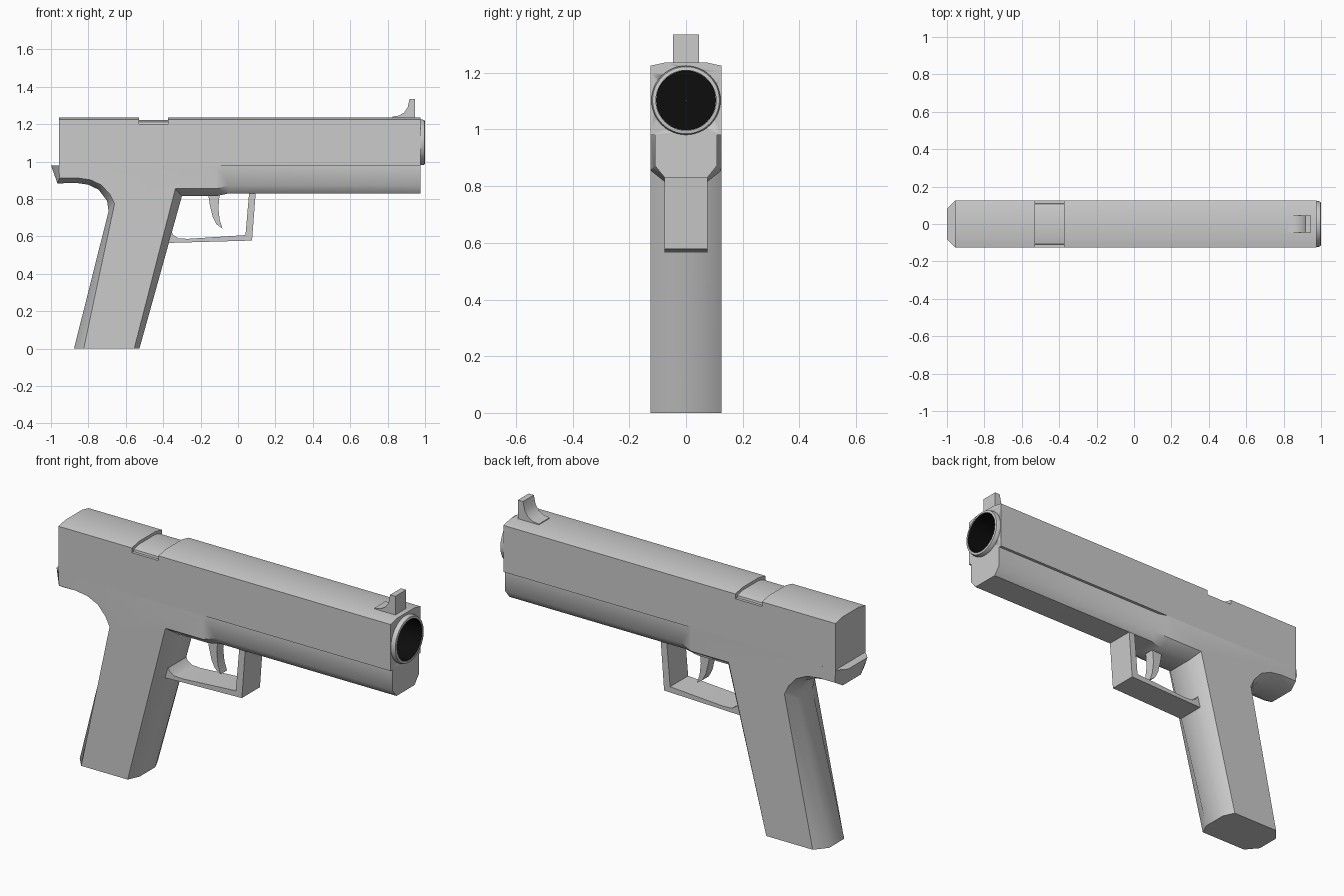
import bpy, bmesh
from math import radians, cos, sin, pi

if "Cube" in bpy.data.objects:
    bpy.data.objects.remove(bpy.data.objects["Cube"])


def finish(name, verts, faces, angle=30):
    """Make a mesh object with outward normals and angle-limited smoothing."""
    me = bpy.data.meshes.new(name)
    me.from_pydata(verts, [], faces)
    bm = bmesh.new()
    bm.from_mesh(me)
    bmesh.ops.recalc_face_normals(bm, faces=bm.faces)
    bm.to_mesh(me)
    bm.free()
    ob = bpy.data.objects.new(name, me)
    bpy.context.collection.objects.link(ob)
    bpy.ops.object.select_all(action='DESELECT')
    ob.select_set(True)
    bpy.context.view_layer.objects.active = ob
    bpy.ops.object.shade_smooth_by_angle(angle=radians(angle))
    return ob


def loft(rings, closed_caps=True):
    """Quads between equal-length rings, with optional end caps."""
    n = len(rings[0])
    verts = [p for r in rings for p in r]
    faces = [(k * n + i, k * n + (i + 1) % n, (k + 1) * n + (i + 1) % n, (k + 1) * n + i)
             for k in range(len(rings) - 1) for i in range(n)]
    if closed_caps:
        faces += [tuple(range(n)), tuple(range(len(verts) - n, len(verts)))]
    return verts, faces


def plate(name, profile, hw, angle=30):
    """Extrude an xz profile symmetrically across y."""
    return finish(name, *loft([[(x, y, z) for x, z in profile] for y in (-hw, hw)]), angle)


def lathe(name, profile, zc, sides=48, caps=False, angle=30):
    """Turn (x, radius) points about a lengthwise axis at height zc."""
    rings = [[(x, r * cos(2 * pi * i / sides), zc + r * sin(2 * pi * i / sides))
              for i in range(sides)] for x, r in profile]
    return finish(name, *loft(rings, caps), angle)


# Frame and grip: side outline (x, z, half width) and centre outline (x, z, half width)
outline = [
    (.975, .98, .11, .975, .98, .075),
    (.975, .873, .11, .975, .83, .075),
    (-.05, .873, .11, -.05, .83, .075),
    (-.115, .855, .125, -.12, .815, .075),
    (-.335, .855, .125, -.30, .815, .075),
    (-.555, 0, .125, -.527, 0, .065),
    (-.825, 0, .125, -.877, 0, .063),
    (-.66, .775, .125, -.692, .735, .063),
    (-.685, .825, .125, -.70, .79, .07),
    (-.73, .875, .125, -.745, .85, .075),
    (-.79, .903, .125, -.80, .877, .075),
    (-.86, .913, .125, -.87, .887, .075),
    (-.955, .913, .125, -.965, .883, .075),
    (-.957, .98, .125, -1.0, .98, .08),
    (-.115, .98, .125, -.115, .98, .075),
    (-.07, .98, .11, -.07, .98, .075),
]
rings = [[(p[0], -p[2], p[1]) for p in outline], [(p[3], -p[5], p[4]) for p in outline],
         [(p[3], p[5], p[4]) for p in outline], [(p[0], p[2], p[1]) for p in outline]]
verts, faces = loft(rings, False)
for o in (0, 3 * len(outline)):
    for face in ([0, 1, 2, 15], [2, 3, 14, 15], [3, 4, 7, 8, 9, 10, 11, 12, 13, 14], [4, 5, 6, 7]):
        faces.append([o + i for i in face])
finish("frame_and_grip", verts, faces, 41)


# Slide: full cross-section with a lowered section at the notch
def section(x, half):
    return [(x, y, z) for y, z in half] + [(x, -y, z) for y, z in reversed(half)]


full = [(.125, .98), (.125, 1.2), (.125, 1.205), (.125, 1.225), (.07, 1.237)]
low = [(.125, .98), (.125, 1.2), (.11, 1.2), (.108, 1.211), (.07, 1.222)]
slide = finish("slide", *loft([section(-.957, full), section(-.53, full), section(-.53, low),
                               section(-.375, low), section(-.375, full), section(.975, full)]))

# Bore cut into the slide
ZC = 1.103
cutter = lathe("bore_cutter", [(.4, .108), (1.1, .108)], ZC, caps=True)
cutter.hide_render = True
mod = slide.modifiers.new("bore", 'BOOLEAN')
mod.operation = 'DIFFERENCE'
mod.solver = 'EXACT'
mod.object = cutter
bpy.context.view_layer.objects.active = slide
bpy.ops.object.modifier_apply(modifier="bore")
bpy.data.objects.remove(cutter)

# Muzzle ring and dark bore lining
lathe("muzzle_ring", [(.97, .122), (.987, .122), (.998, .118), (1.0, .106), (.96, .106)], ZC)
lining = lathe("bore_lining", [(.998, .1055), (.45, .1055), (.45, .001)], ZC)
lining.data.flip_normals()
dark = bpy.data.materials.new("dark_bore")
dark.diffuse_color = (.004, .004, .004, 1)
dark.use_nodes = True
dark.node_tree.nodes["Principled BSDF"].inputs["Base Color"].default_value = dark.diffuse_color
lining.data.materials.append(dark)

# Front sight
plate("front_sight", [(.825, 1.23), (.825, 1.241), (.86, 1.246), (.888, 1.262), (.907, 1.29),
                      (.917, 1.335), (.947, 1.335), (.947, 1.23)], .045)

# Trigger guard
plate("trigger_guard", [(-.385, .565), (.075, .578), (.095, .84), (.06, .84), (.04, .607),
                        (-.27, .587), (-.32, .59), (-.345, .607), (-.365, .64)], .075)

# Trigger
plate("trigger", [(-.16, .83), (-.15, .765), (-.135, .705), (-.115, .665), (-.083, .642),
                  (-.098, .69), (-.105, .75), (-.098, .83)], .027)
